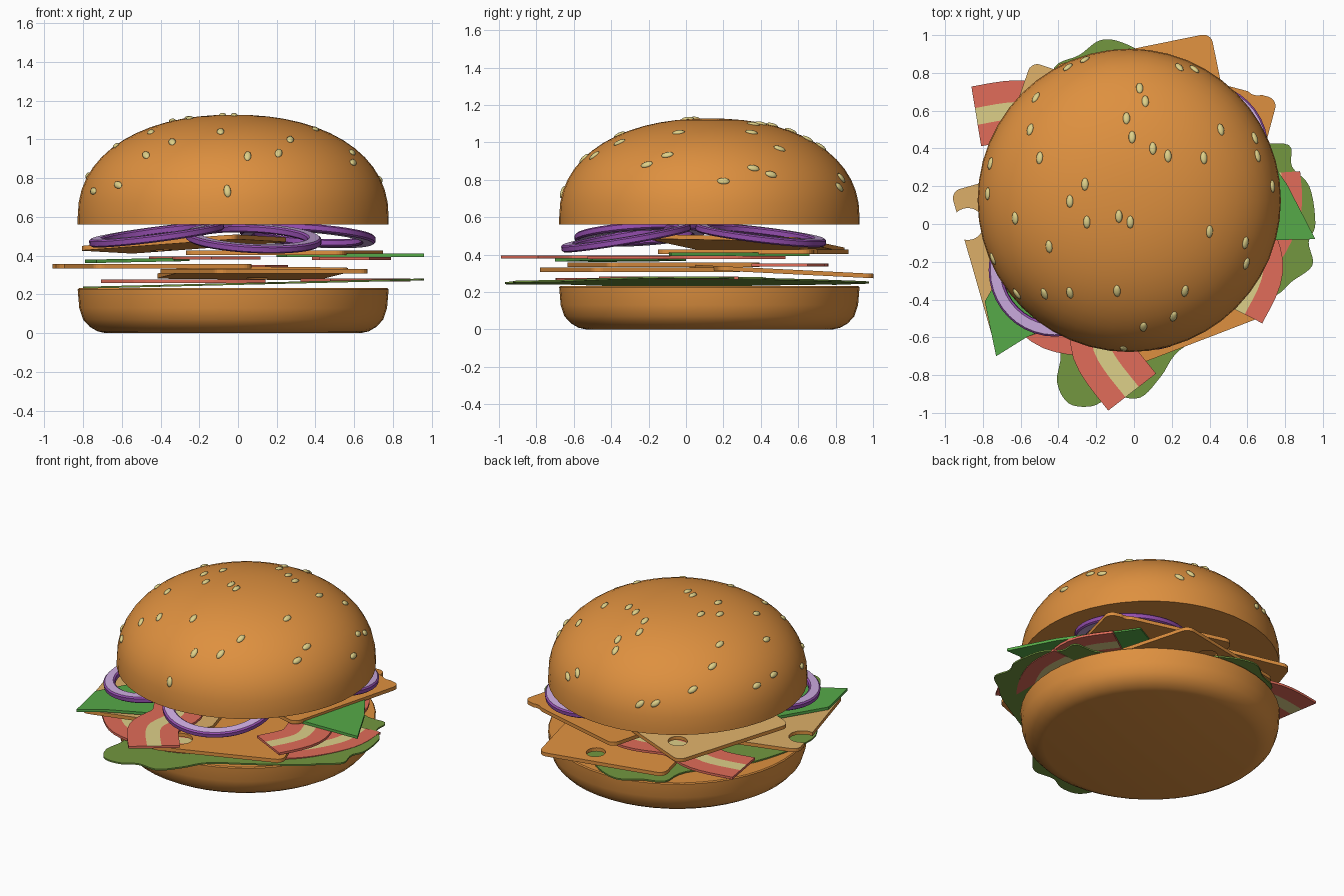
import bpy, bmesh, math
from mathutils import Vector, Matrix

if "Cube" in bpy.data.objects:
    bpy.data.objects.remove(bpy.data.objects["Cube"])


def material(name, rgb):
    m = bpy.data.materials.new(name)
    m.diffuse_color = (*rgb, 1)
    m.use_nodes = True
    m.node_tree.nodes["Principled BSDF"].inputs["Base Color"].default_value = m.diffuse_color
    return m


BUN = material("toasted orange", (0.73, 0.28, 0.05))
TAN = material("pale cheese", (0.72, 0.43, 0.14))
OLIVE = material("lettuce olive", (0.17, 0.31, 0.05))
GREEN = material("leaf green", (0.093, 0.40, 0.065))
RED = material("bacon red", (0.75, 0.15, 0.10))
CREAM = material("cream", (0.73, 0.63, 0.25))
PURPLE = material("onion purple", (0.30, 0.077, 0.43))
LILAC = material("onion lilac", (0.61, 0.41, 0.75))

CX, CY, R = -0.025, 0.125, 0.803        # bun axis and radius


def finish(name, bm, mats, smooth=None):
    bmesh.ops.recalc_face_normals(bm, faces=bm.faces[:])
    me = bpy.data.meshes.new(name)
    bm.to_mesh(me)
    bm.free()
    ob = bpy.data.objects.new(name, me)
    bpy.context.collection.objects.link(ob)
    for m in mats:
        me.materials.append(m)
    bpy.ops.object.select_all(action='DESELECT')
    bpy.context.view_layer.objects.active = ob
    ob.select_set(True)
    if smooth:
        bpy.ops.object.shade_smooth_by_angle(angle=math.radians(smooth))
    return ob


def catmull(pts, n, closed):
    """Smooth 2D line through the points."""
    P, out, k = [Vector(p) for p in pts], [], len(pts)
    get = (lambda i: P[i % k]) if closed else (lambda i: P[max(0, min(k - 1, i))])
    for i in range(k if closed else k - 1):
        a, b, c, d = get(i - 1), get(i), get(i + 1), get(i + 2)
        for j in range(n):
            t = j / n
            out.append(0.5 * (2 * b + (c - a) * t + (2 * a - 5 * b + 4 * c - d) * t * t
                              + (3 * b - a - 3 * c + d) * t ** 3))
    if not closed:
        out.append(P[-1])
    return out


def lathe(name, profile, mats, segs, rule=None, loop=False, smooth=35):
    """Revolve (r, z) points around z; rule gives a material per profile edge."""
    bm = bmesh.new()
    rings = []
    for r, z in profile:
        if r == 0:
            rings.append([bm.verts.new((0, 0, z))] * segs)
        else:
            rings.append([bm.verts.new((r * math.cos(t), r * math.sin(t), z))
                          for t in (2 * math.pi * i / segs for i in range(segs))])
    for e in range(len(rings) if loop else len(rings) - 1):
        a, b = rings[e], rings[(e + 1) % len(rings)]
        for i in range(segs):
            j = (i + 1) % segs
            f = bm.faces.new(list(dict.fromkeys((a[i], a[j], b[j], b[i]))))
            f.material_index = rule(e) if rule else 0
    return finish(name, bm, mats, smooth)


def slab(name, outline, z, thick, mats, slope=(0, 0), pivot=(0, 0), smooth=None):
    """Flat slice with a given outline, leaning by slope around pivot."""
    bm = bmesh.new()
    layers = []
    for h in (-thick / 2, thick / 2):
        layers.append([bm.verts.new((x, y, z + h + slope[0] * (x - pivot[0])
                                     + slope[1] * (y - pivot[1]))) for x, y in outline])
    lo, hi = layers
    bm.faces.new(lo[::-1])
    bm.faces.new(hi)
    for i in range(len(lo)):
        j = (i + 1) % len(lo)
        bm.faces.new((lo[i], lo[j], hi[j], hi[i]))
    return finish(name, bm, mats, smooth)


# Buns
def dome_z(r):
    return 0.60 + 0.528 * max(0, 1 - (r / R) ** 2.2) ** (1 / 2.2)


bottom = lathe("bottom_bun", [(0, 0), (0.66, 0), (0.70, 0.009), (0.74, 0.032), (0.775, 0.07),
                              (0.795, 0.13), (R, 0.225), (0.797, 0.232), (0, 0.232)], [BUN], 48)
steps = [R * math.cos(math.pi / 2 * i / 14) for i in range(14)]
top = lathe("top_bun", [(0, 0.562), (R, 0.562)] + [(r, dome_z(r)) for r in steps] + [(0, 1.128)],
            [BUN], 48)
for bun in (bottom, top):
    bun.location = (CX, CY, 0)

# Sesame seeds, placed on the dome by their x, y position
SEEDS = [(.03, .72), (.06, .65), (-.04, .56), (-.01, .46), (.10, .40), (.18, .36), (.37, .35),
         (.46, .50), (.24, .83), (.32, .82), (-.26, .87), (-.35, .83), (-.52, .67), (-.55, .50),
         (-.50, .35), (-.26, .21), (-.34, .12), (-.63, .03), (-.25, .01), (-.08, .04), (-.02, .01),
         (-.45, -.12), (.40, -.04), (.59, -.10), (.595, -.21), (.27, -.355), (.21, -.49),
         (-.09, -.355), (-.34, -.365), (-.475, -.37), (-.62, -.37), (.05, -.545), (-.055, -.66),
         (.64, .455), (.655, .36), (.733, .20), (-.76, .32), (-.775, .16), (-.75, -.185)]
bm = bmesh.new()
for x, y in SEEDS:
    d = Vector((x - CX, y - CY))
    r = min(d.length, 0.785)
    d.normalize()
    slope = (dome_z(r + 0.005) - dome_z(r - 0.005)) / 0.01
    n = Vector((-slope * d.x, -slope * d.y, 1)).normalized()
    long = (Vector((0, 1, 0)) - n * n.y).normalized()
    m = Matrix((long.cross(n), long, n)).transposed().to_4x4()
    m.translation = (CX + d.x * r, CY + d.y * r, dome_z(r))
    bmesh.ops.create_uvsphere(bm, u_segments=10, v_segments=6, radius=1,
                              matrix=m @ Matrix.Diagonal((0.019, 0.034, 0.012, 1)))
finish("sesame_seeds", bm, [CREAM], 60)

# Lettuce: wavy outline as (degrees, radius)
WAVES = [(0, .96), (12, .95), (20, .89), (27, .92), (35, .78), (60, .78), (80, .85), (92, .95),
         (100, .99), (108, .94), (117, .93), (125, .78), (160, .75), (195, .83), (215, .79),
         (238, .76), (244, .93), (250, 1.01), (257, .99), (263, .92), (272, .92), (280, .82),
         (290, .71), (312, .72), (333, .84), (340, .89), (347, .97), (354, .93)]
leaf = [(r * math.cos(math.radians(a)), r * math.sin(math.radians(a))) for a, r in WAVES]
slab("lettuce", catmull(leaf, 5, True), 0.254, 0.01, [OLIVE], slope=(0.024, 0))


# Cheese slices: rounded squares, some with round holes
def cheese(name, x, y, turn, z, slope, holes, mats, side=0.85, rad=0.05):
    pts = []
    for k in range(4):
        a0 = math.radians(turn + 90 * k)
        c, s = math.cos(a0), math.sin(a0)
        h = side / 2 - rad
        for i in range(6):
            a = math.pi / 2 * i / 5
            u, v = h + rad * math.cos(a), h + rad * math.sin(a)
            pts.append((x + c * u - s * v, y + s * u + c * v))
    ob = slab(name, pts, z, 0.024, mats, slope, (x, y))
    if holes:
        bm = bmesh.new()
        for hx, hy, hr in holes:
            bmesh.ops.create_cone(bm, cap_ends=True, segments=24, radius1=hr, radius2=hr, depth=0.5,
                                  matrix=Matrix.Translation((hx, hy, z)))
        cutter = finish(name + "_cutter", bm, [])
        cutter.hide_render = True
        mod = ob.modifiers.new("holes", 'BOOLEAN')
        mod.operation, mod.object, mod.solver = 'DIFFERENCE', cutter, 'EXACT'
        bpy.context.view_layer.objects.active = ob
        bpy.ops.object.modifier_apply(modifier=mod.name)
        bpy.data.objects.remove(cutter)
    for p in ob.data.polygons:
        p.material_index = 1 if len(mats) > 1 and p.normal.z > 0.5 else 0


cheese("cheese_back", 0.075, 0.51, 11.5, 0.31, (0, -0.05), [(0.1, 0.83, 0.06)], [BUN])
cheese("cheese_front", 0.135, -0.245, 21, 0.32, (0, 0), [(-0.02, -0.6, 0.08)], [BUN])
cheese("cheese_left", -0.445, -0.12, 16, 0.346, (0, 0),
       [(-0.88, 0.0, 0.085), (-0.45, -0.3, 0.07)], [BUN, TAN])
cheese("cheese_right", 0.24, 0.36, -15, 0.415, (0, 0), [(0.655, 0.75, 0.07)], [BUN])
cheese("cheese_upper", -0.28, 0.32, -19, 0.46, (0.06, -0.04), [(-0.40, 0.66, 0.06)], [BUN, TAN])


# Bacon: curved strips with a cream band along the middle
def bacon(name, path, z, width=0.32, thick=0.016):
    line = catmull(path, 6, False)
    bm = bmesh.new()
    rows = []
    for i, p in enumerate(line):
        t = (line[min(i + 1, len(line) - 1)] - line[max(i - 1, 0)]).normalized()
        side = Vector((-t.y, t.x)) * width
        row = []
        for h, offs in ((1, (-.5, -.14, .14, .5)), (-1, (.5, .14, -.14, -.5))):
            row += [bm.verts.new((*(p + side * o), z + h * thick / 2)) for o in offs]
        rows.append(row)
    for a, b in zip(rows, rows[1:]):
        for k in range(8):
            f = bm.faces.new((a[k], a[(k + 1) % 8], b[(k + 1) % 8], b[k]))
            f.material_index = 1 if k in (1, 5) else 0
    for row in (rows[0], rows[-1]):
        bm.faces.new(row)
    finish(name, bm, [RED, CREAM])


bacon("bacon_low_left", [(-.60, -.36), (-.42, -.52), (-.15, -.54), (.08, -.45)], 0.268, 0.3)
bacon("bacon_low_right", [(.74, .27), (.74, .05), (.60, -.2), (.40, -.35)], 0.274, 0.28)
bacon("bacon_back", [(-.835, .57), (-.58, .60), (-.32, .52), (-.05, .58), (.2, .5)], 0.345)
bacon("bacon_front", [(-.01, -.89), (-.17, -.66), (-.17, -.42), (-.30, -.15), (-.24, .12)], 0.388)
bacon("bacon_right", [(.55, -.46), (.645, -.24), (.59, 0), (.62, .25), (.5, .45)], 0.385, 0.29)

# Flat green leaves with pointed corners
slab("green_leaf_right", [(.96, -.08), (.81, .21), (.5, .66), (.2, .5), (.25, .1), (.55, -.09)],
     0.402, 0.018, [GREEN])
slab("green_leaf_left", [(-.73, -.70), (-.57, -.60), (-.33, -.5), (-.25, -.15), (-.55, 0), (-.79, -.41)],
     0.374, 0.018, [GREEN], slope=(0.02, 0), pivot=(-0.6, 0))

# Onion rings: purple skin with lilac faces, leaning under the top bun
SECTION = [(-.036, -.012), (-.026, -.02), (.026, -.02), (.036, -.012),
           (.036, .012), (.026, .02), (-.026, .02), (-.036, .012)]
for name, x, y, z, gx, gy in (("onion_left", -.42, -.245, .51, .13, .06),
                              ("onion_front", .08, -.32, .49, -.05, .17),
                              ("onion_back", .36, .40, .505, -.07, -.12)):
    ring = lathe(name, [(0.315 + r, h) for r, h in SECTION], [PURPLE, LILAC], 40,
                 rule=lambda e: 1 if e in (1, 5) else 0, loop=True, smooth=30)
    ring.location = (x, y, z)
    ring.rotation_euler = Vector((0, 0, 1)).rotation_difference(Vector((-gx, -gy, 1))).to_euler()
